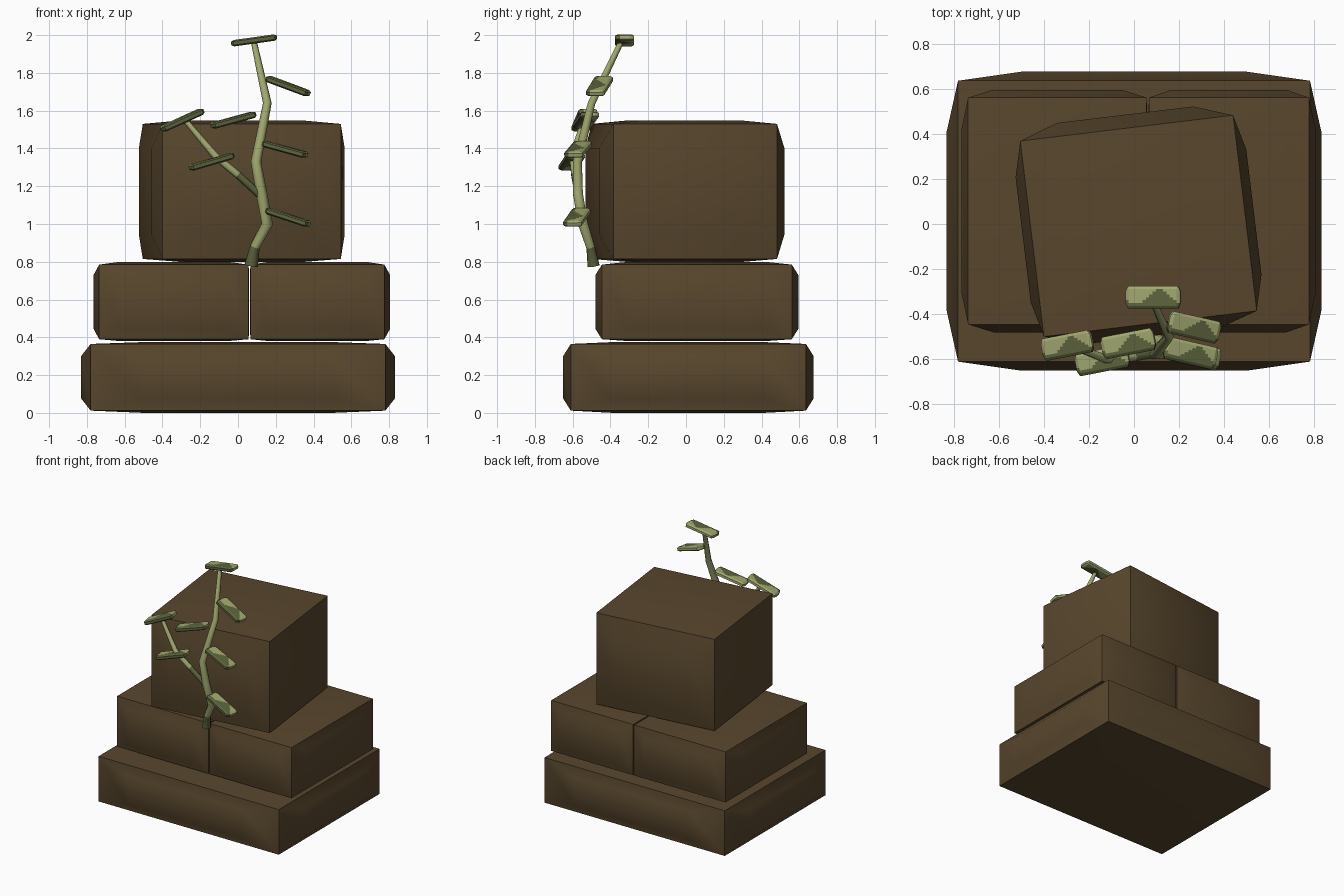
import bpy, bmesh, math
from mathutils import Vector, Matrix, Euler

if "Cube" in bpy.data.objects:
    bpy.data.objects.remove(bpy.data.objects["Cube"])


def material(name, col):
    m = bpy.data.materials.new(name)
    m.diffuse_color = (*col, 1)
    m.use_nodes = True
    m.node_tree.nodes["Principled BSDF"].inputs["Base Color"].default_value = m.diffuse_color
    return m


STONE = material("brown_stone", (0.098, 0.062, 0.026))
LIGHT = material("light_leaf_green", (0.36, 0.39, 0.16))
DARK = material("dark_leaf_green", (0.107, 0.125, 0.045))


def finish(bm, name, mats):
    bmesh.ops.recalc_face_normals(bm, faces=bm.faces)
    me = bpy.data.meshes.new(name)
    bm.to_mesh(me)
    bm.free()
    for m in mats:
        me.materials.append(m)
    ob = bpy.data.objects.new(name, me)
    bpy.context.collection.objects.link(ob)
    return ob


def stone(name, lo, hi, bulge, margin, turn=0):
    """Box whose six faces are inset and pushed outward; bulge = (-x,+x,-y,+y,-z,+z)."""
    lo, hi = Vector(lo), Vector(hi)
    centre, size = (lo + hi) / 2, hi - lo
    bm = bmesh.new()
    bmesh.ops.create_cube(bm, size=1)
    bmesh.ops.scale(bm, vec=size, verts=bm.verts)
    for e in bm.edges:
        e.smooth = False
    for f in list(bm.faces):
        f.normal_update()
        n = f.normal.copy()
        axis = max(range(3), key=lambda i: abs(n[i]))
        push = bulge[axis * 2 + (n[axis] > 0)]
        mid = f.calc_center_median()
        corners = list(f.verts)
        inner = [bm.verts.new(mid + (v.co - mid) * (1 - 2 * margin) + n * push) for v in corners]
        bm.faces.remove(f)
        bm.faces.new(inner)
        for i in range(4):
            j = (i + 1) % 4
            bm.faces.new((corners[i], corners[j], inner[j], inner[i]))
    for f in bm.faces:
        f.smooth = True
    bm.transform(Matrix.Translation(centre) @ Matrix.Rotation(turn, 4, 'Z'))
    return finish(bm, name, [STONE])


# Stacked stones
stone("base_stone", (-0.78, -0.61, 0.012), (0.78, 0.635, 0.365),
      (0.05, 0.05, 0.04, 0.04, 0.012, 0.01), 0.18)
stone("middle_stone_left", (-0.735, -0.445, 0.39), (0.056, 0.56, 0.785),
      (0.03, 0.003, 0.035, 0.035, 0.01, 0.015), 0.14)
stone("middle_stone_right", (0.066, -0.445, 0.39), (0.775, 0.56, 0.785),
      (0.003, 0.03, 0.035, 0.035, 0.01, 0.015), 0.14)
stone("top_stone", (-0.455, -0.445, 0.815), (0.495, 0.428, 1.53),
      (0.04, 0.04, 0.055, 0.06, 0.015, 0.017), 0.18, math.radians(6.9))


def stem(name, pts, is_dark, sides=6):
    """Tapered tube through (x, y, z, radius) points."""
    bm = bmesh.new()
    co = [Vector(p[:3]) for p in pts]
    rings = []
    for i, p in enumerate(co):
        t = (co[min(i + 1, len(co) - 1)] - co[max(i - 1, 0)]).normalized()
        a = t.cross(Vector((0, 1, 0))).normalized()
        b = t.cross(a)
        rings.append([bm.verts.new(p + pts[i][3] * (a * math.cos(k * math.tau / sides)
                                                    + b * math.sin(k * math.tau / sides)))
                      for k in range(sides)])
    for r, s in zip(rings, rings[1:]):
        for k in range(sides):
            f = bm.faces.new((r[k], r[(k + 1) % sides], s[(k + 1) % sides], s[k]))
            f.smooth = True
    bm.faces.new(rings[0])
    bm.faces.new(rings[-1])
    for f in bm.faces:
        f.material_index = int(is_dark(f.calc_center_median()))
    return finish(bm, name, [LIGHT, DARK])


# Vine: main stem and side branch
stem("main_stem", [(0.07, -0.49, 0.78, 0.036), (0.09, -0.505, 0.88, 0.026), (0.155, -0.545, 1.0, 0.03),
                   (0.125, -0.572, 1.16, 0.03), (0.095, -0.575, 1.33, 0.028),
                   (0.155, -0.5, 1.64, 0.023), (0.085, -0.345, 1.96, 0.016)],
     lambda c: c.z < 0.9)
stem("side_branch", [(0.12, -0.57, 1.15, 0.02), (0.0, -0.59, 1.26, 0.02),
                     (-0.12, -0.6, 1.36, 0.02), (-0.28, -0.54, 1.55, 0.014)],
     lambda c: c.x > 0.0)


def leaf(name, centre, tilt, yaw):
    """Thin chamfered plate with a wavy dark patch."""
    bm = bmesh.new()
    bmesh.ops.create_grid(bm, x_segments=16, y_segments=8, size=0.5)
    res = bmesh.ops.extrude_face_region(bm, geom=list(bm.faces), use_keep_orig=True)
    for v in res["geom"]:
        if isinstance(v, bmesh.types.BMVert):
            v.co.z = 1
    for f in bm.faces:
        c = f.calc_center_median()
        f.material_index = int(c.y < 0.02 + 0.33 * math.cos((c.x - 0.12) * 7.5))
    for v in bm.verts:
        z = (v.co.z - 0.5) * 0.034
        u, w = v.co.x, v.co.y
        # chamfer the rim and clip the corners
        if abs(u) > 0.49 or abs(w) > 0.49:
            z *= 0.55
        if abs(u) > 0.49:
            u *= 1 - 0.1 * max(0, abs(w) - 0.3) / 0.2
        v.co = (u * 0.245, w * 0.1, z)
    bm.transform(Matrix.Translation(centre)
                 @ Euler((0, -math.radians(tilt), math.radians(yaw))).to_matrix().to_4x4())
    return finish(bm, name, [LIGHT, DARK])


# Leaves: centre, upward tilt to the right, yaw
LEAVES = [((0.085, -0.325, 1.972), 8, 0), ((0.265, -0.458, 1.73), -20, -13),
          ((0.25, -0.572, 1.395), -15, -13), ((0.265, -0.578, 1.035), -18, -13),
          ((-0.025, -0.53, 1.55), 15, 11), ((-0.295, -0.538, 1.55), 24, 11),
          ((-0.14, -0.605, 1.33), 16, 11)]
for i, (c, tilt, yaw) in enumerate(LEAVES):
    leaf(f"leaf_{i + 1}", c, tilt, yaw)
